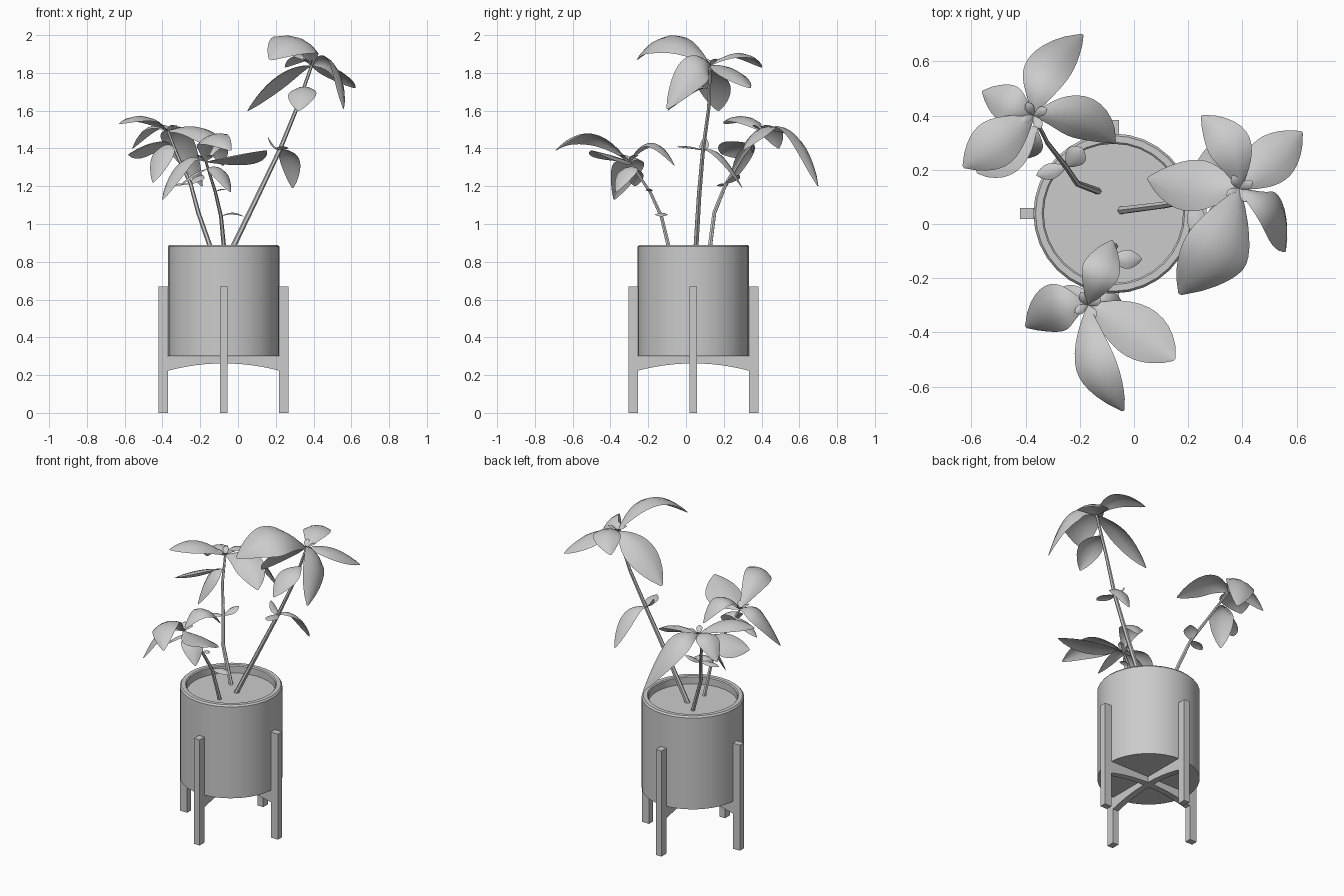
import bpy, bmesh, math
from mathutils import Vector, Matrix

cube = bpy.data.objects.get("Cube")
if cube:
    bpy.data.objects.remove(cube, do_unlink=True)

grey = bpy.data.materials.new("plain grey")
grey.use_nodes = True
colour = (0.6, 0.6, 0.6, 1)
grey.diffuse_color = colour
grey.node_tree.nodes["Principled BSDF"].inputs["Base Color"].default_value = colour

CENTRE = Vector((-0.076, 0.039, 0))
UP = Vector((0, 0, 1))


def finish(name, bm, smooth_angle=None):
    bmesh.ops.recalc_face_normals(bm, faces=bm.faces)
    mesh = bpy.data.meshes.new(name)
    bm.to_mesh(mesh)
    bm.free()
    mesh.materials.append(grey)
    obj = bpy.data.objects.new(name, mesh)
    bpy.context.collection.objects.link(obj)
    if smooth_angle:
        bpy.ops.object.select_all(action='DESELECT')
        obj.select_set(True)
        bpy.context.view_layer.objects.active = obj
        bpy.ops.object.shade_smooth_by_angle(angle=math.radians(smooth_angle))
    return obj


def lathe(name, profile, steps=32):
    bm = bmesh.new()
    verts = [bm.verts.new((r, 0, z)) for r, z in profile]
    edges = [bm.edges.new(pair) for pair in zip(verts, verts[1:])]
    bmesh.ops.spin(bm, geom=verts + edges, cent=(0, 0, 0), axis=UP,
                   angle=math.tau, steps=steps)
    bmesh.ops.remove_doubles(bm, verts=bm.verts, dist=0.0005)
    obj = finish(name, bm, 35)
    obj.location = CENTRE


# Pot with a rounded rim, and the soil inside it
lathe("pot", [(0, 0.30), (0.295, 0.30), (0.295, 0.88), (0.287, 0.89),
              (0.263, 0.89), (0.257, 0.884), (0.257, 0.82)])
lathe("soil", [(0, 0.84), (0.257, 0.84)])

# Stand: four legs around the pot
for i, side in enumerate(["right", "front", "left", "back"]):
    bm = bmesh.new()
    bmesh.ops.create_cube(bm, size=1)
    bmesh.ops.scale(bm, vec=(0.05, 0.04, 0.67), verts=bm.verts)
    bmesh.ops.translate(bm, vec=(0.319, 0, 0.335), verts=bm.verts)
    leg = finish(side + "_leg", bm)
    leg.location = CENTRE
    leg.rotation_euler.z = math.pi + i * math.pi / 2

# Stand: two crossing bars, arched underneath
for i, name in enumerate(["cross_bar_side", "cross_bar_front"]):
    bm = bmesh.new()
    arch = [(x / 6 * 0.3, 0.262 - 0.04 * (x / 6) ** 2) for x in range(-6, 7)]
    outline = arch + [(0.3, 0.299), (-0.3, 0.299)]
    face = bm.faces.new([bm.verts.new((x, -0.02, z)) for x, z in outline])
    out = bmesh.ops.extrude_face_region(bm, geom=[face])
    moved = [g for g in out["geom"] if isinstance(g, bmesh.types.BMVert)]
    bmesh.ops.translate(bm, vec=(0, 0.04, 0), verts=moved)
    bar = finish(name, bm)
    bar.location = CENTRE
    bar.rotation_euler.z = i * math.pi / 2


def stem(name, points, radius):
    """Tapered tube with six sides along the points."""
    bm = bmesh.new()
    points = [Vector(p) for p in points]
    rings = []
    for i, p in enumerate(points):
        t = (points[min(i + 1, len(points) - 1)] - points[max(i - 1, 0)]).normalized()
        a = t.cross(Vector((0, 1, 0))).normalized()
        b = t.cross(a)
        r = radius * (1 - 0.45 * i / (len(points) - 1))
        rings.append([bm.verts.new(p + r * (a * math.cos(k * math.tau / 6)
                                            + b * math.sin(k * math.tau / 6)))
                      for k in range(6)])
    for low, high in zip(rings, rings[1:]):
        for k in range(6):
            n = (k + 1) % 6
            bm.faces.new((low[k], low[n], high[n], high[k]))
    bm.faces.new(rings[-1])
    finish(name, bm, 50)


def leaf(name, base, tip, width, lift, bow=0, roll=0):
    """Arched blade; lift raises the middle, bow shifts it sideways, roll tilts it."""
    base, tip = Vector(base), Vector(tip)
    flat = (tip - base).cross(UP).normalized()
    control = (base + tip) / 2 + 2 * (UP * lift + flat * bow)
    bm = bmesh.new()
    rows, steps = [], 12
    for i in range(steps + 1):
        s = i / steps
        p = base * (1 - s) ** 2 + control * 2 * s * (1 - s) + tip * s * s
        t = ((control - base) * (1 - s) + (tip - control) * s).normalized()
        across = (t.cross(UP).normalized() + flat).normalized()
        across = Matrix.Rotation(math.radians(-roll), 3, t) @ across
        normal = across.cross(t).normalized()
        half = width / 2 * max(0.02, math.sin(math.pi * s ** 1.15)) ** 0.7
        rows.append([bm.verts.new(p + across * half * u - normal * half * 0.3 * u * u)
                     for u in (-1, -0.5, 0, 0.5, 1)])
    for a, b in zip(rows, rows[1:]):
        for k in range(4):
            bm.faces.new((a[k], a[k + 1], b[k + 1], b[k]))
    finish(name, bm, 60)


def shoot(name, path, radius, groups):
    """Stem, leaf groups springing from it, and a bud of small leaves on top."""
    stem(name + "_stem", path, radius)
    for base, leaves in groups:
        for label, *shape in leaves:
            leaf(f"{name}_{label}_leaf", base, *shape)
    top = Vector(path[-1])
    for k in range(4):
        turn = Matrix.Rotation(k * math.tau / 4 + 0.5, 3, 'Z')
        leaf(f"{name}_bud_leaf_{k}", top, top + turn @ Vector((0.055, 0, 0.035)), 0.035, 0.01)


# Tall shoot leaning to the left side
crown = (0.39, 0.13, 1.84)
shoot("tall", [(-0.05, 0.05, 0.83), (0.11, 0.07, 1.16), (0.22, 0.09, 1.39),
               (0.31, 0.12, 1.61), crown], 0.015, [
    (crown, [
        ("front", (0.17, -0.26, 1.87), 0.26, 0.13, -0.05, 20),
        ("inner", (0.05, 0.17, 1.6), 0.2, 0.06, 0, -15),
        ("outer", (0.56, -0.1, 1.61), 0.18, 0.1, -0.06, 50),
        ("outer_back", (0.62, 0.34, 1.72), 0.18, 0.04),
        ("back", (0.25, 0.4, 1.83), 0.16, 0.07, 0.04)]),
    ((0.36, 0.12, 1.72), [("lower", (0.32, -0.1, 1.6), 0.15, 0.05)]),
    ((0.22, 0.09, 1.39), [
        ("hanging", (0.29, 0.3, 1.19), 0.11, 0.07, 0.02),
        ("side_small", (0.24, -0.05, 1.41), 0.07, 0.01),
        ("upper_small", (0.16, 0.1, 1.46), 0.05, -0.01)])])

# Middle shoot leaning to the back
crown = (-0.37, 0.4, 1.49)
shoot("back", [(-0.13, 0.12, 0.83), (-0.21, 0.15, 1.06), (-0.25, 0.21, 1.21),
               (-0.32, 0.3, 1.36), crown], 0.013, [
    (crown, [
        ("far", (-0.19, 0.7, 1.2), 0.17, 0.13, -0.05, 15),
        ("outer_back", (-0.56, 0.49, 1.4), 0.14, 0.07),
        ("outer", (-0.63, 0.21, 1.53), 0.18, 0.06),
        ("inner", (-0.07, 0.3, 1.39), 0.17, 0.06, -0.04, -20)]),
    ((-0.36, 0.36, 1.42), [
        ("lower", (-0.45, 0.24, 1.22), 0.14, 0.06),
        ("lower_outer", (-0.58, 0.19, 1.37), 0.17, 0.02, 0, -30)]),
    ((-0.25, 0.21, 1.21), [
        ("side_small", (-0.36, 0.18, 1.2), 0.06, 0.01),
        ("upper_small", (-0.19, 0.28, 1.26), 0.08, 0.01)])])

# Short shoot leaning to the front
crown = (-0.17, -0.3, 1.33)
shoot("front", [(-0.07, -0.08, 0.83), (-0.09, -0.13, 1.04), (-0.12, -0.19, 1.17),
                crown], 0.012, [
    (crown, [
        ("far", (-0.04, -0.69, 1.39), 0.16, 0.11, 0.05, -20),
        ("inner", (0.15, -0.5, 1.39), 0.2, 0, -0.02, 10),
        ("outer", (-0.4, -0.38, 1.13), 0.18, 0.1, 0.03),
        ("back", (-0.08, -0.06, 1.31), 0.14, 0.11)]),
    ((-0.16, -0.26, 1.29), [
        ("lower", (-0.04, -0.37, 1.17), 0.13, 0.06),
        ("lower_outer", (-0.31, -0.27, 1.2), 0.08, 0.02)]),
    ((-0.12, -0.19, 1.17), [("upper_small", (-0.06, -0.2, 1.18), 0.04, 0.01)]),
    ((-0.09, -0.13, 1.04), [("small", (0.03, -0.13, 1.04), 0.07, 0.02)])])
